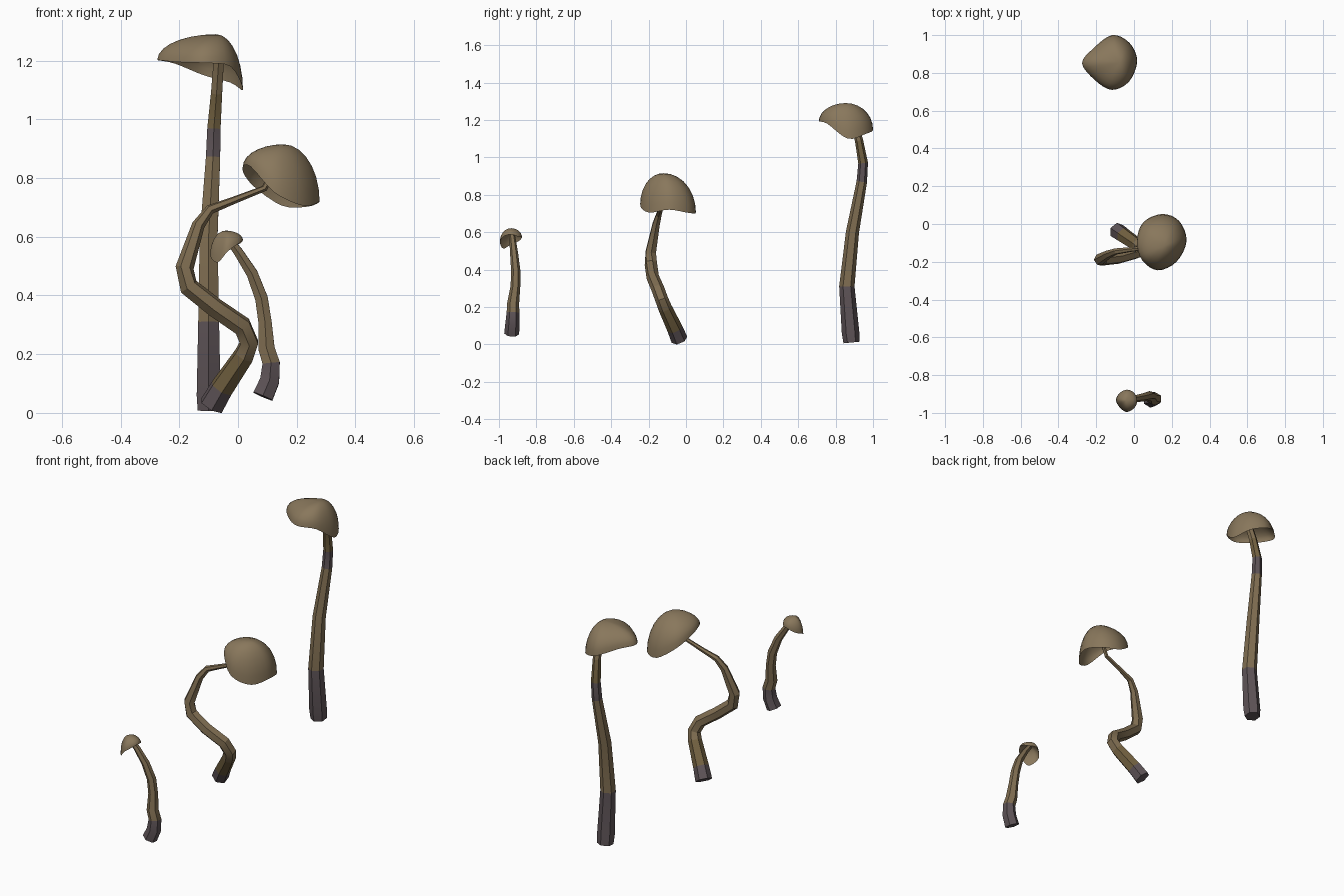
import bpy, bmesh, math
from mathutils import Vector


def material(name, rgb):
    m = bpy.data.materials.new(name)
    m.diffuse_color = (*rgb, 1)
    return m


CAP = material("cap_tan", (0.250, 0.186, 0.107))
STEM = material("stem_brown", (0.215, 0.155, 0.083))
DARK = material("stem_dark_grey", (0.112, 0.088, 0.096))
OLIVE = material("stem_olive", (0.170, 0.120, 0.052))


def finish(name, bm, mats, angle):
    bmesh.ops.recalc_face_normals(bm, faces=bm.faces)
    me = bpy.data.meshes.new(name)
    bm.to_mesh(me)
    bm.free()
    for m in mats:
        me.materials.append(m)
    ob = bpy.data.objects.new(name, me)
    bpy.context.collection.objects.link(ob)
    bpy.context.view_layer.objects.active = ob
    ob.select_set(True)
    bpy.ops.object.shade_smooth_by_angle(angle=math.radians(angle))
    ob.select_set(False)


def spline(a, b, c, d, t):
    return 0.5 * (2 * b + (c - a) * t + (2 * a - 5 * b + 4 * c - d) * t * t
                  + (3 * b - a - 3 * c + d) * t ** 3)


def stem(name, path, bands, sides=6):
    """Tapered tube along (x, y, z, radius); bands = {segment: material slot}."""
    pts = [Vector(p[:3]) for p in path]
    bm = bmesh.new()
    rings, side, n = [], Vector((1, 0, 0)), len(pts)
    for i, p in enumerate(pts):
        t = (pts[min(i + 1, n - 1)] - pts[max(i - 1, 0)]).normalized()
        side = (side - t * side.dot(t)).normalized()
        up = t.cross(side)
        ring = []
        for k in range(sides):
            a = 2 * math.pi * (k + 0.5) / sides
            ring.append(bm.verts.new(p + path[i][3] * (side * math.cos(a) + up * math.sin(a))))
        rings.append(ring)
    for i in range(n - 1):
        for k in range(sides):
            j = (k + 1) % sides
            f = bm.faces.new((rings[i][k], rings[i][j], rings[i + 1][j], rings[i + 1][k]))
            f.material_index = bands.get(i, 0)
    bm.faces.new(rings[0][::-1]).material_index = 1
    bm.faces.new(rings[-1])
    finish(name, bm, (STEM, DARK, OLIVE), 25)


def cap(name, apex, rim, hollow, rows=7):
    """Wavy dome from an apex to a rim of 8 control points, with a hollow underside."""
    apex, rim = Vector(apex), [Vector(p) for p in rim]
    n, sub = len(rim), 4
    edge = [spline(rim[i - 1], rim[i], rim[(i + 1) % n], rim[(i + 2) % n], s / sub)
            for i in range(n) for s in range(sub)]
    m = len(edge)
    bm = bmesh.new()

    def point(e, top, u):
        h, v = math.sin(u * math.pi / 2), math.cos(u * math.pi / 2)
        return Vector((top.x + (e.x - top.x) * h, top.y + (e.y - top.y) * h,
                       e.z + (top.z - e.z) * v))

    outer = [bm.verts.new(e) for e in edge]
    for top in (apex, apex - Vector((0, 0, hollow))):
        prev = outer
        for r in range(rows - 1, 0, -1):
            ring = [bm.verts.new(point(e, top, r / rows)) for e in edge]
            for k in range(m):
                bm.faces.new((prev[k], prev[(k + 1) % m], ring[(k + 1) % m], ring[k]))
            prev = ring
        tip = bm.verts.new(top)
        for k in range(m):
            bm.faces.new((prev[k], prev[(k + 1) % m], tip))
    finish(name, bm, (CAP,), 50)


# Tall mushroom at the back
stem("tall_stem", [
    (-0.100, 0.885, 0.010, 0.043), (-0.100, 0.880, 0.060, 0.047),
    (-0.100, 0.860, 0.310, 0.041), (-0.100, 0.890, 0.600, 0.035),
    (-0.085, 0.940, 0.870, 0.028), (-0.082, 0.947, 0.970, 0.026),
    (-0.073, 0.925, 1.090, 0.022), (-0.065, 0.890, 1.210, 0.020),
    (-0.065, 0.875, 1.260, 0.018)], {0: 1, 1: 1, 4: 1, 5: 2})
cap("tall_cap", (-0.075, 0.855, 1.290), [
    (0.017, 0.865, 1.100), (-0.025, 0.960, 1.125), (-0.116, 1.000, 1.150),
    (-0.215, 0.930, 1.190), (-0.275, 0.850, 1.202), (-0.205, 0.760, 1.195),
    (-0.116, 0.710, 1.192), (-0.025, 0.755, 1.180)], 0.025)

# Crooked mushroom in the middle
stem("crooked_stem", [
    (-0.090, -0.035, 0.025, 0.045), (-0.055, -0.060, 0.085, 0.042),
    (0.020, -0.112, 0.195, 0.037), (0.038, -0.130, 0.240, 0.035),
    (0.015, -0.150, 0.295, 0.035), (-0.080, -0.178, 0.360, 0.034),
    (-0.168, -0.188, 0.430, 0.034), (-0.182, -0.188, 0.495, 0.031),
    (-0.135, -0.160, 0.640, 0.022), (-0.095, -0.145, 0.693, 0.017),
    (-0.020, -0.135, 0.722, 0.013), (0.090, -0.125, 0.765, 0.011),
    (0.150, -0.115, 0.880, 0.010)], {0: 1, 1: 2})
cap("crooked_cap", (0.155, -0.120, 0.915), [
    (0.278, -0.090, 0.720), (0.240, 0.015, 0.703), (0.150, 0.053, 0.706),
    (0.050, 0.010, 0.775), (0.015, -0.090, 0.830), (0.042, -0.190, 0.840),
    (0.125, -0.245, 0.750), (0.225, -0.200, 0.705)], 0.025)

# Small mushroom at the front
stem("small_stem", [
    (0.085, -0.932, 0.056, 0.040), (0.108, -0.928, 0.110, 0.038),
    (0.113, -0.925, 0.170, 0.034), (0.097, -0.924, 0.220, 0.032),
    (0.092, -0.912, 0.310, 0.026), (0.080, -0.910, 0.390, 0.025),
    (0.048, -0.918, 0.475, 0.022), (0.000, -0.926, 0.550, 0.018),
    (-0.035, -0.932, 0.595, 0.015)], {0: 1, 1: 1})
cap("small_cap", (-0.042, -0.935, 0.621), [
    (0.017, -0.935, 0.588), (0.002, -0.895, 0.575), (-0.038, -0.877, 0.572),
    (-0.078, -0.897, 0.550), (-0.095, -0.935, 0.535), (-0.070, -0.977, 0.512),
    (-0.035, -0.995, 0.550), (0.003, -0.972, 0.578)], 0.015)
